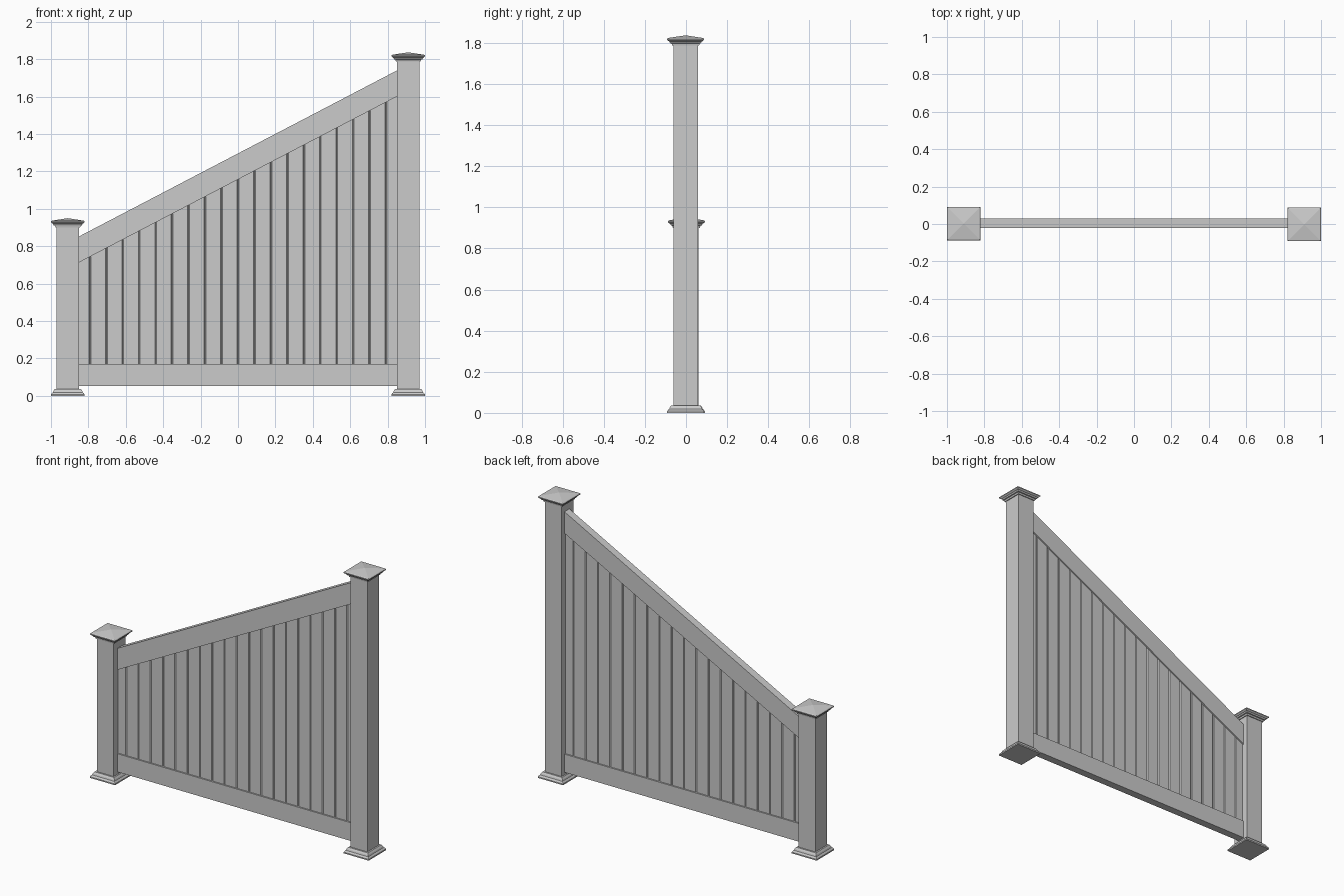
import bpy, bmesh

if "Cube" in bpy.data.objects:
    bpy.data.objects.remove(bpy.data.objects["Cube"])

RAIL_Y = 0.004          # panel sits a touch behind the post centres
SLOPE = (1.74 - 0.85) / 1.705


def rake(z_at_left):
    """Height function of a line that climbs from the short post to the tall one."""
    return lambda x: z_at_left + SLOPE * (x + 0.855)


def finish(name, bm):
    bmesh.ops.recalc_face_normals(bm, faces=bm.faces)
    mesh = bpy.data.meshes.new(name)
    bm.to_mesh(mesh)
    bm.free()
    obj = bpy.data.objects.new(name, mesh)
    bpy.context.collection.objects.link(obj)
    return obj


def prism(name, outline, bottom, top):
    """Upright solid over an xy outline, with bottom/top heights as functions of x."""
    bm = bmesh.new()
    lo = [bm.verts.new((x, y, bottom(x))) for x, y in outline]
    hi = [bm.verts.new((x, y, top(x))) for x, y in outline]
    bm.faces.new(lo)
    bm.faces.new(hi)
    n = len(outline)
    for i in range(n):
        j = (i + 1) % n
        bm.faces.new((lo[i], lo[j], hi[j], hi[i]))
    return finish(name, bm)


def square_turning(name, profile, x, y, z):
    """Square moulding from a (half width, height) profile; zero width makes a point."""
    bm = bmesh.new()
    rings = []
    for r, h in profile:
        if r == 0:
            rings.append([bm.verts.new((x, y, z + h))] * 4)
        else:
            rings.append([bm.verts.new((x + sx * r, y + sy * r, z + h))
                          for sx, sy in ((-1, -1), (1, -1), (1, 1), (-1, 1))])
    for a, b in zip(rings, rings[1:]):
        for i in range(4):
            j = (i + 1) % 4
            bm.faces.new(dict.fromkeys((a[i], a[j], b[j], b[i])))
    for ring in (rings[0], rings[-1]):
        if ring[0] is not ring[1]:
            bm.faces.new(ring)
    return finish(name, bm)


def rect(x0, x1, y, h):
    return [(x0, y - h), (x1, y - h), (x1, y + h), (x0, y + h)]


# Posts with stepped foot skirts and pyramid caps
SKIRT = [(0.09, 0), (0.09, 0.008), (0.084, 0.016), (0.08, 0.018),
         (0.077, 0.027), (0.07, 0.037), (0.06, 0.037)]
CAP = [(0.066, 0), (0.068, 0.010), (0.075, 0.012), (0.079, 0.020),
       (0.083, 0.022), (0.09, 0.028), (0.09, 0.033), (0.085, 0.037), (0, 0.050)]
for side, x, y, cap_z in (("short", -0.91, 0.002, 0.90), ("tall", 0.91, -0.002, 1.787)):
    square_turning(side + "_post", [(0.06, 0), (0.06, cap_z + 0.015)], x, y, 0)
    square_turning(side + "_post_skirt", SKIRT, x, y, 0)
    square_turning(side + "_post_cap", CAP, x, y, cap_z)

# Rails: level at the bottom, raked at the top
prism("bottom_rail", rect(-0.87, 0.87, RAIL_Y, 0.025), lambda x: 0.053, lambda x: 0.171)
prism("top_rail", rect(-0.87, 0.87, RAIL_Y, 0.025), rake(0.711), rake(0.85))

# Chamfered boards whose tops follow the rake inside the rail
PITCH, HALF, CH = 0.088, 0.016, 0.005
for i in range(-10, 10):
    x0, x1 = i * PITCH, (i + 1) * PITCH
    f, b = RAIL_Y - HALF, RAIL_Y + HALF
    outline = [(x0 + CH, f), (x1 - CH, f), (x1, f + CH), (x1, b - CH),
               (x1 - CH, b), (x0 + CH, b), (x0, b - CH), (x0, f + CH)]
    prism(f"board_{i + 11:02d}", outline, lambda x: 0.15, rake(0.74))
